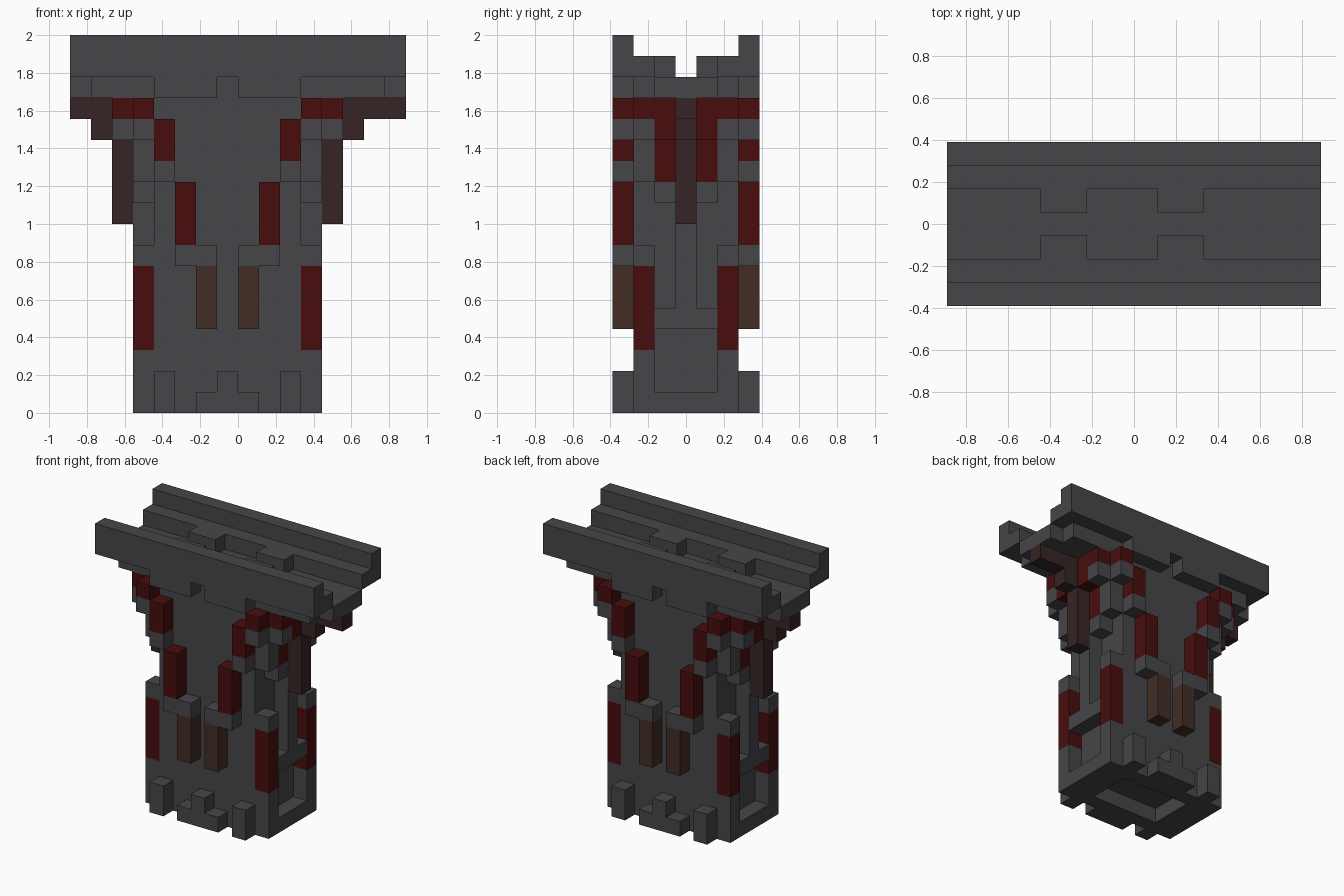
import bpy
import bmesh
from mathutils import Matrix, Vector

cube = bpy.data.objects.get("Cube")
if cube:
    bpy.data.objects.remove(cube, do_unlink=True)

U = 1 / 9      # one block
AXIS = -0.5    # mirror plane of the column, in blocks


def material(name, color):
    m = bpy.data.materials.new(name)
    m.use_nodes = True
    m.diffuse_color = (*color, 1)
    m.node_tree.nodes["Principled BSDF"].inputs["Base Color"].default_value = (*color, 1)
    return m


STONE = material("dark grey stone", (0.061, 0.061, 0.067))
RED = material("deep red", (0.065, 0.004, 0.004))
RUST = material("dark rust", (0.037, 0.018, 0.018))
BROWN = material("brown", (0.054, 0.027, 0.018))


def part(name, mat, boxes, mirror=""):
    """Boxes are (x range, y range, z range) in blocks, copied across the given axes."""
    bm = bmesh.new()
    done = set()
    for xr, yr, zr in boxes:
        xs, ys = [xr], [yr]
        if "x" in mirror:
            xs.append((2 * AXIS - xr[1], 2 * AXIS - xr[0]))
        if "y" in mirror:
            ys.append((-yr[1], -yr[0]))
        for x in xs:
            for y in ys:
                if (x, y, zr) in done:
                    continue
                done.add((x, y, zr))
                ranges = (x, y, zr)
                centre = Vector([(a + b) / 2 * U for a, b in ranges])
                size = [(b - a) * U for a, b in ranges]
                bmesh.ops.create_cube(bm, size=1, matrix=Matrix.Translation(centre)
                                      @ Matrix.Diagonal((*size, 1)))
    mesh = bpy.data.meshes.new(name)
    bm.to_mesh(mesh)
    bm.free()
    mesh.materials.append(mat)
    ob = bpy.data.objects.new(name, mesh)
    bpy.context.collection.objects.link(ob)


# Depth rows, counted from the middle outwards
MID, INNER, NEXT, FACE = (-.5, .5), (.5, 1.5), (1.5, 2.5), (2.5, 3.5)
HALF = (-1.5, 1.5)
FULL = (-8, 8)

# Column, with a shallow recess under the foot
part("column_core", STONE, [((-4, 3), (-2.5, 2.5), (1, 15))])
part("foot_rim", STONE, [((-4, 3), NEXT, (0, 1))], "y")
part("foot_rim_ends", STONE, [((2, 3), HALF, (0, 1))], "x")

# Corner pillars and the frames between them
part("corner_pillars", STONE, [((3, 4), NEXT, (0, 3)), ((3, 4), NEXT, (7, 8))], "xy")
part("corner_pillar_bands", RED, [((3, 4), NEXT, (3, 7))], "xy")
part("side_frames", STONE, [((3, 4), HALF, (0, 1)), ((3, 4), HALF, (4, 5)),
                            ((3, 4), MID, (5, 13))], "x")

# Trim on the front and back of the foot
part("foot_blocks", STONE, [((2, 3), FACE, (0, 2)), ((0, 1), FACE, (0, 1))], "xy")
part("foot_centre_block", STONE, [((-1, 0), FACE, (0, 2))], "y")

# Stepped ornament fanning out on the front and back
part("lower_bars", BROWN, [((0, 1), FACE, (4, 7))], "xy")
part("fan_blocks", STONE, [((0, 2), FACE, (7, 8)), ((2, 3), FACE, (11, 12)),
                           ((3, 4), FACE, (13, 14))], "xy")
part("fan_bars", RED, [((1, 2), FACE, (8, 11)), ((2, 3), FACE, (12, 14)),
                       ((3, 4), FACE, (14, 15))], "xy")

# Side brackets stepping outwards
part("bracket_blocks", STONE, [((3, 4), INNER, (10, 11)), ((3, 4), NEXT, (11, 13)),
                               ((3, 5), NEXT, (13, 14))], "xy")
part("bracket_bars", RED, [((3, 4), INNER, (11, 13)), ((3, 5), INNER, (13, 15)),
                           ((3, 5), NEXT, (14, 15))], "xy")
part("side_arms", RUST, [((4, 5), MID, (9, 13)), ((3, 6), MID, (13, 14)),
                         ((3, 7), MID, (14, 15))], "x")
part("arm_tip", RUST, [((7, 8), MID, (14, 15))])

# Channelled top
part("channel_floor", STONE, [(FULL, HALF, (15, 16))])
part("channel_floor_edges", STONE, [((-7, 7), NEXT, (15, 16))], "y")
part("wall_drops", STONE, [((0, 3), FACE, (15, 16))], "xy")
part("channel_steps", STONE, [(FULL, NEXT, (16, 17))], "y")
part("channel_bumps", STONE, [((1, 3), INNER, (16, 17))], "xy")
part("channel_walls", STONE, [(FULL, FACE, (16, 18))], "y")
